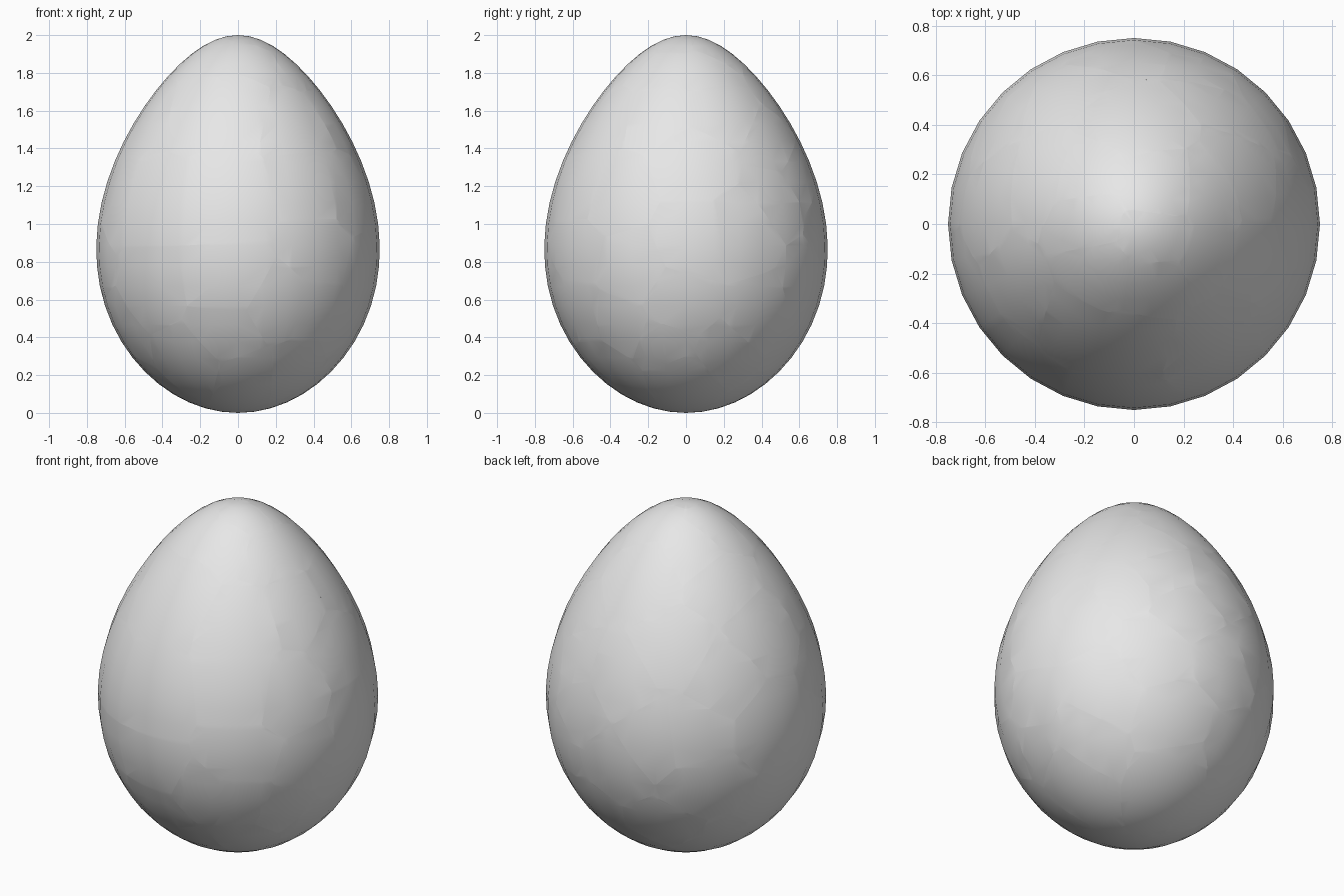
import bpy
import bmesh
import math
from mathutils import Vector

cube = bpy.data.objects.get("Cube")
if cube:
    bpy.data.objects.remove(cube, do_unlink=True)

# Single plain shell colour
shell_grey = bpy.data.materials.new("shell_grey")
shell_grey.use_nodes = True
colour = (0.8, 0.8, 0.8, 1)
shell_grey.diffuse_color = colour
shell_grey.node_tree.nodes["Principled BSDF"].inputs["Base Color"].default_value = colour


def girth(c):
    """Radius factor of the egg at height c above its middle."""
    return 0.742 - 0.125 * c - 0.08 * c * c


def surface_point(angle, height):
    """Point on the egg: angle in degrees from the front, height in percent."""
    c = height / 100 - 1
    radius = math.sqrt(1 - c * c) * girth(c)
    a = math.radians(angle)
    return Vector((radius * math.sin(a), -radius * math.cos(a), c + 1))


# Centres of the cracked pieces, as (angle, height)
front = [(-6, 110), (-4, 70), (-43, 65), (19, 55), (36, 55), (38, 85),
         (38, 120), (37, 155), (-4, 165), (-30, 165), (-60, 158), (-44, 110),
         (-63, 110), (-5, 40), (-28, 27), (6, 20), (36, 25)]
left_side = [(94, 133), (94, 92), (115, 96), (65, 75), (57, 115), (86, 56),
             (58, 47), (79, 36), (126, 50), (111, 30), (90, 20), (135, 115),
             (140, 140), (112, 160), (73, 160)]
crown = [(228, 187), (264, 192), (-37, 189), (63, 197), (23, 189), (65, 184),
         (135, 194), (105, 184), (180, 173), (245, 172)]
back = [(225, 65), (218, 98), (232, 125), (252, 95), (200, 95), (180, 75),
        (262, 50), (205, 32), (230, 22), (280, 80), (150, 125), (165, 98),
        (150, 70), (160, 40), (185, 120), (270, 20), (290, 45), (175, 15),
        (209, 140), (260, 145)]
centres = [surface_point(a, h) for a, h in front + left_side + crown + back]

# Whole egg: a sphere reshaped by the girth curve
egg = bmesh.new()
bmesh.ops.create_uvsphere(egg, u_segments=32, v_segments=28, radius=1)
for v in egg.verts:
    factor = girth(v.co.z)
    v.co = Vector((v.co.x * factor, v.co.y * factor, v.co.z + 1))


def cut_piece(centre):
    """Trim a copy of the egg to the region nearest to one centre."""
    piece = egg.copy()
    others = [p for p in centres if p is not centre]
    for other in sorted(others, key=lambda p: (p - centre).length):
        cut = bmesh.ops.bisect_plane(
            piece, geom=piece.verts[:] + piece.edges[:] + piece.faces[:],
            dist=1e-6, plane_co=(centre + other) / 2,
            plane_no=other - centre, clear_outer=True)["geom_cut"]
        rim = [e for e in cut if isinstance(e, bmesh.types.BMEdge) and e.is_boundary]
        if rim:
            bmesh.ops.holes_fill(piece, edges=rim, sides=0)
    bmesh.ops.recalc_face_normals(piece, faces=piece.faces[:])
    return piece


# Cracked pieces, fitted tightly together
bpy.ops.object.select_all(action="DESELECT")
for number, centre in enumerate(centres, 1):
    piece = cut_piece(centre)
    if piece.faces:
        mesh = bpy.data.meshes.new(f"shell_piece_{number:02d}")
        piece.to_mesh(mesh)
        mesh.materials.append(shell_grey)
        obj = bpy.data.objects.new(mesh.name, mesh)
        bpy.context.collection.objects.link(obj)
        obj.select_set(True)
        bpy.context.view_layer.objects.active = obj
    piece.free()
egg.free()
bpy.ops.object.shade_smooth_by_angle(angle=math.radians(30))
